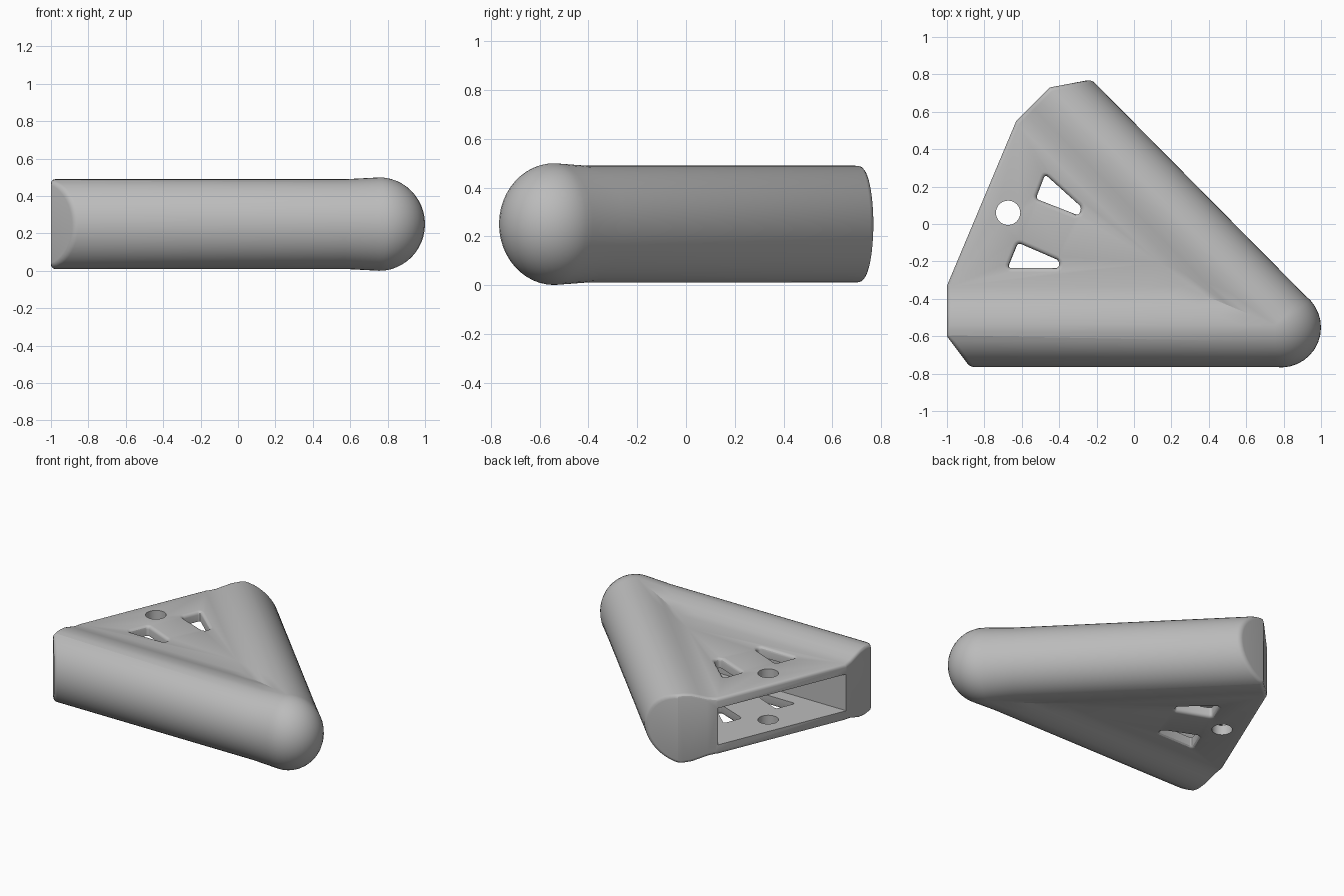
import bpy, bmesh, math
from mathutils import Vector

if "Cube" in bpy.data.objects:
    bpy.data.objects.remove(bpy.data.objects["Cube"], do_unlink=True)

MID = 0.25                          # height of the horizontal mirror plane
R, H = 0.225, 0.24                  # rounded edge: half width and half height
NOSE = Vector((0.755, -0.54))       # centre of the round nose
HYP = math.radians(44.7)            # outward direction of the slanted side
FRONT_DIR = Vector((-1, 0))
HYP_DIR = Vector((-math.sin(HYP), math.cos(HYP)))

grey = bpy.data.materials.new("light_grey")
grey.use_nodes = True
colour = (0.5, 0.5, 0.5, 1)
grey.diffuse_color = colour
grey.node_tree.nodes["Principled BSDF"].inputs["Base Color"].default_value = colour


def make_object(name, bm):
    bmesh.ops.recalc_face_normals(bm, faces=bm.faces)
    mesh = bpy.data.meshes.new(name)
    bm.to_mesh(mesh)
    bm.free()
    mesh.materials.append(grey)
    obj = bpy.data.objects.new(name, mesh)
    bpy.context.collection.objects.link(obj)
    return obj


def prism(name, points, low, high, rounding=0):
    """Upright prism over an outline, with optional rounded upright edges."""
    bm = bmesh.new()
    base = bm.faces.new([bm.verts.new((x, y, low)) for x, y in points])
    top = bmesh.ops.extrude_face_region(bm, geom=[base])["geom"]
    verts = [v for v in top if isinstance(v, bmesh.types.BMVert)]
    bmesh.ops.translate(bm, verts=verts, vec=(0, 0, high - low))
    if rounding:
        upright = [e for e in bm.edges if abs(e.verts[0].co.z - e.verts[1].co.z) > 0.1]
        bmesh.ops.bevel(bm, geom=upright, offset=rounding, segments=4,
                        profile=0.5, affect='EDGES')
    obj = make_object(name, bm)
    obj.hide_render = True
    return obj


def station_row(d):
    """Points at inset d: along the front side, around the nose, up the slanted side."""
    if d < R:
        row, steps = [], 14
        for i in range(steps + 1):
            t = i / steps
            a = -math.pi / 2 + t * (HYP + math.pi / 2)
            bulge = 1 + 0.1 * math.sin(math.pi * t)
            row.append(NOSE + (R - d) * bulge * Vector((math.cos(a), math.sin(a))))
    else:
        inward = (FRONT_DIR + HYP_DIR).normalized()
        half = FRONT_DIR.angle(HYP_DIR) / 2
        row = [NOSE + inward * (d - R) / math.sin(half)] * 15
    first, last = row[0], row[-1]
    front = [Vector((-1.3, first.y)), first + FRONT_DIR * 0.18]
    back_end = last + HYP_DIR * (2.0 - (last - NOSE).dot(HYP_DIR))
    return front + row + [last + HYP_DIR * 0.18, back_end]


# Cross-section: elliptical edge easing down to a thinner middle plate
profile = []
for i in range(13):
    a = i / 12 * math.pi / 2
    profile.append((R * (1 - math.cos(a)), H * math.sin(a)))
profile += [(0.28, 0.234), (0.33, 0.219), (0.38, 0.203), (0.43, 0.195)]

# Sweep the cross-section along both rounded sides
bm = bmesh.new()
sides = []
for sign in (1, -1):
    grid = []
    for d, h in profile:
        row = station_row(d)
        grid.append([])
        for i, p in enumerate(row):
            flare = 1.04 if 2 <= i <= len(row) - 3 and d <= R else 1
            grid[-1].append(bm.verts.new((p.x, p.y, MID + sign * h * flare)))
    for lower, upper in zip(grid, grid[1:]):
        for i in range(len(lower) - 1):
            bm.faces.new((lower[i], lower[i + 1], upper[i + 1], upper[i]))
    inner = grid[-1]
    bm.faces.new((inner[0], inner[8], inner[-1]))
    bm.faces.new((inner[0], inner[1], inner[8]))
    bm.faces.new((inner[8], inner[-2], inner[-1]))
    sides.append(grid)
top, bottom = sides
for end in (0, -1):
    bm.faces.new([r[end] for r in top] + [r[end] for r in reversed(bottom[1:])])
bm.faces.new((top[-1][0], top[-1][-1], bottom[-1][-1], bottom[-1][0]))
bmesh.ops.remove_doubles(bm, verts=bm.verts, dist=0.0002)
bmesh.ops.dissolve_degenerate(bm, edges=bm.edges, dist=0.0002)
body = make_object("wedge_body", bm)

# Cutters: trimmed outline, two vents, rear pocket and pin hole
outline = prism("outline_cutter", [(-1, -0.6), (-0.7, -1.0), (1.5, -1.0), (1.5, 1.1),
                (0.2, 0.854), (-0.45, 0.73), (-0.63, 0.55), (-1, -0.33)], -0.3, 0.8)
vents = [
    prism("back_vent_cutter", [(-0.525, 0.135), (-0.475, 0.265),
          (-0.28, 0.09), (-0.295, 0.045)], -0.2, 0.7, 0.018),
    prism("front_vent_cutter", [(-0.675, -0.235), (-0.62, -0.1),
          (-0.4, -0.195), (-0.4, -0.235)], -0.2, 0.7, 0.018)]
pocket = prism("pocket_cutter", [(-1, -0.33), (0.27, -0.33), (-0.63, 0.55),
               (-0.8, 0.6), (-1.17, -0.28)], MID - 0.127, MID + 0.127)
pin = prism("pin_hole_cutter",
            [(-0.673 + 0.065 * math.cos(i * math.tau / 32),
              0.06 + 0.065 * math.sin(i * math.tau / 32)) for i in range(32)], -0.2, 0.7)


def cut(cutter, operation='DIFFERENCE'):
    mod = body.modifiers.new(cutter.name, 'BOOLEAN')
    mod.object, mod.operation, mod.solver = cutter, operation, 'EXACT'


cut(outline, 'INTERSECT')
for vent in vents:
    cut(vent)
soft = body.modifiers.new("soft_rims", 'BEVEL')
soft.width, soft.segments = 0.022, 3
soft.limit_method, soft.angle_limit = 'ANGLE', math.radians(42)
soft.use_clamp_overlap = False
cut(pocket)
cut(pin)

# Bake the cuts, shade, and drop the cutters
bpy.ops.object.select_all(action='DESELECT')
body.select_set(True)
bpy.context.view_layer.objects.active = body
for name in [m.name for m in body.modifiers]:
    bpy.ops.object.modifier_apply(modifier=name)
bpy.ops.object.shade_smooth_by_angle(angle=math.radians(30))
for cutter in [outline, pocket, pin] + vents:
    bpy.data.objects.remove(cutter, do_unlink=True)
